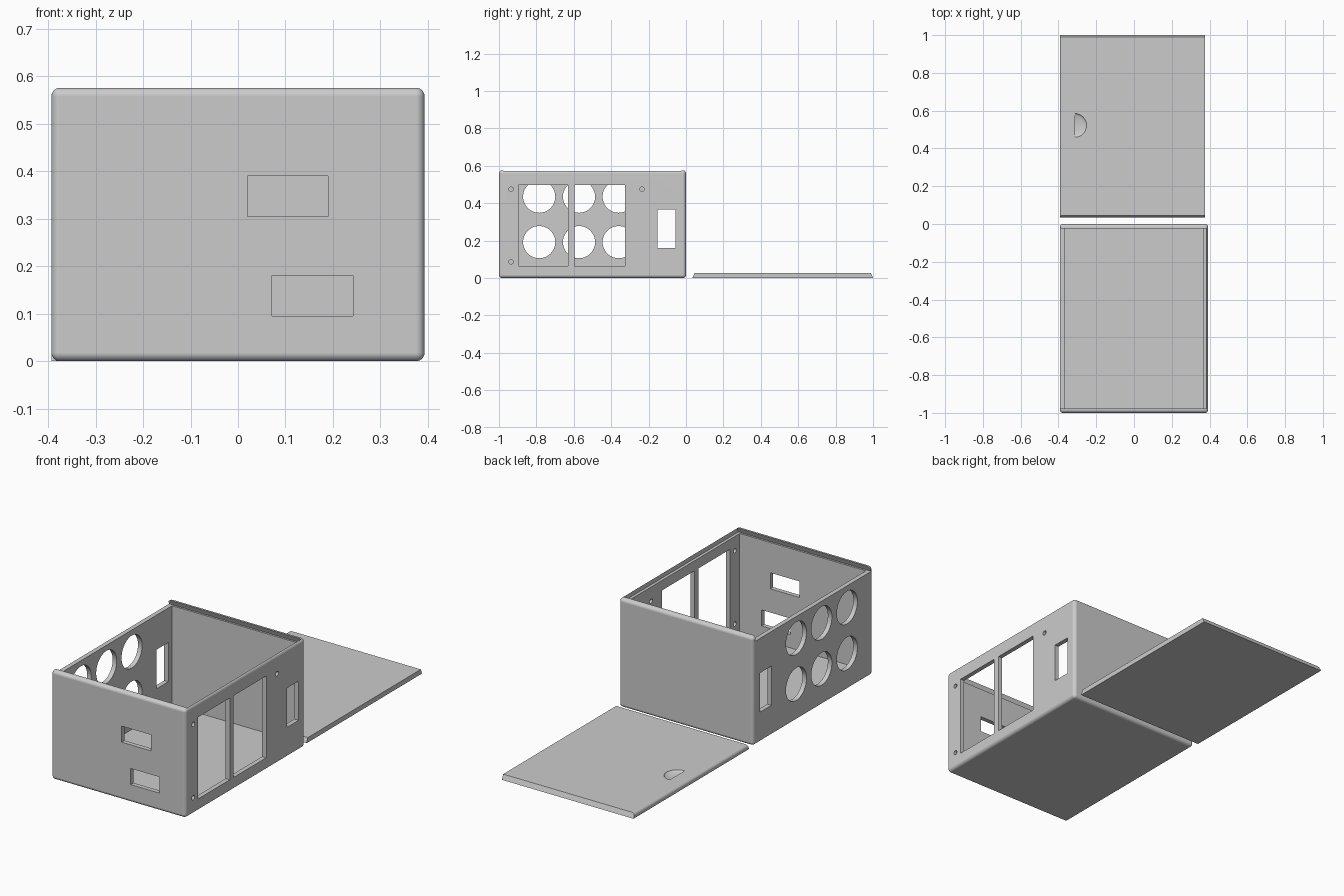
import bpy, bmesh, math
from mathutils import Matrix, Vector

default = bpy.data.objects.get("Cube")
if default:
    bpy.data.objects.remove(default, do_unlink=True)

grey = bpy.data.materials.new("plain grey")
grey.use_nodes = True
COLOUR = (0.6, 0.6, 0.6, 1)
grey.diffuse_color = COLOUR
grey.node_tree.nodes["Principled BSDF"].inputs["Base Color"].default_value = COLOUR


def make(name, bm):
    bmesh.ops.recalc_face_normals(bm, faces=bm.faces)
    mesh = bpy.data.meshes.new(name)
    bm.to_mesh(mesh)
    bm.free()
    obj = bpy.data.objects.new(name, mesh)
    mesh.materials.append(grey)
    bpy.context.scene.collection.objects.link(obj)
    return obj


def block(x, y, z):
    """Box between the given (low, high) ranges."""
    bm = bmesh.new()
    bmesh.ops.create_cube(bm, size=1)
    for v in bm.verts:
        v.co = [r[0] if c < 0 else r[1] for c, r in zip(v.co, (x, y, z))]
    return bm


def wedge(x, yc, low_half, high_half, z):
    """Dovetail bar along x: wide at the bottom, narrower at the top."""
    bm = block(x, (-1, 1), z)
    for v in bm.verts:
        v.co.y = yc + v.co.y * (low_half if v.co.z == min(w.co.z for w in bm.verts) else high_half)
    return bm


def rod(x, y, z, radius, segments=48):
    """Round cutter running along x."""
    bm = bmesh.new()
    bmesh.ops.create_cone(bm, cap_ends=True, segments=segments, radius1=radius,
                          radius2=radius, depth=0.2)
    bm.transform(Matrix.Translation((x, y, z)) @ Matrix.Rotation(math.pi / 2, 4, 'Y'))
    return bm


def carve(obj, shapes):
    """Subtract the shapes, then bake the result and drop the cutters."""
    cutters = [make("cutter", s) for s in shapes]
    for c in cutters:
        c.hide_render = True
        mod = obj.modifiers.new("cut", 'BOOLEAN')
        mod.operation, mod.solver, mod.object = 'DIFFERENCE', 'EXACT', c
    bpy.context.view_layer.update()
    baked = bpy.data.meshes.new_from_object(
        obj.evaluated_get(bpy.context.evaluated_depsgraph_get()))
    obj.modifiers.clear()
    obj.data = baked
    for c in cutters:
        bpy.data.objects.remove(c, do_unlink=True)


def smooth(obj):
    bpy.ops.object.select_all(action='DESELECT')
    obj.select_set(True)
    bpy.context.view_layer.objects.active = obj
    bpy.ops.object.shade_smooth_by_angle(angle=math.radians(30))
    obj.modifiers.new("even normals", 'WEIGHTED_NORMAL').keep_sharp = True


# Rounded case body
W, H = 0.393, 0.576
bm = block((-W, W), (-1, 0), (0, H))
bmesh.ops.bevel(bm, geom=bm.edges[:], offset=0.018, segments=6, profile=0.5, affect='EDGES')
case = make("case", bm)

# Cavity and the lid slot, open on one side
WALL = 0.024
cuts = [block((-W + WALL, W - WALL), (-1 + WALL, -WALL), (WALL, 0.56)),
        wedge((-0.5, 0.384), -0.5, 0.486, 0.474, (0.55, 0.58))]

# Front ports
cuts += [block((x, x + 0.17), (-1.1, -0.9), (z, z + 0.085))
         for x, z in ((0.02, 0.305), (0.072, 0.095))]

# Tall display windows and their screw holes
cuts += [block((0.3, 0.5), y, (0.065, 0.497)) for y in ((-0.895, -0.63), (-0.597, -0.325))]
cuts += [rod(W, y, z, 0.012, 20) for y in (-0.935, -0.235) for z in (0.087, 0.475)]

# Round button holes on the opposite wall
cuts += [rod(-W, y, z, 0.086) for y in (-0.785, -0.572, -0.36) for z in (0.435, 0.192)]

# Switch slots in both side walls
cuts += [block((s - 0.1, s + 0.1), (-0.152, -0.055), (0.16, 0.367)) for s in (-W, W)]
carve(case, cuts)
smooth(case)

# Sliding lid with a rounded outer edge
bm = wedge((-W, 0.377), 0.517, 0.483, 0.472, (0, 0.026))
edge = [e for e in bm.edges if all(v.co.x < -0.3 and v.co.z > 0.01 for v in e.verts)]
bmesh.ops.bevel(bm, geom=edge, offset=0.015, segments=5, profile=0.5, affect='EDGES')
lid = make("sliding_lid", bm)

# Half-bowl thumb notch
bm = bmesh.new()
bmesh.ops.create_uvsphere(bm, u_segments=32, v_segments=16, radius=1)
cut = bmesh.ops.bisect_plane(bm, geom=bm.verts[:] + bm.edges[:] + bm.faces[:],
                             plane_co=Vector((0.013, 0, 0)), plane_no=Vector((1, 0, 0)),
                             clear_inner=True)
bmesh.ops.holes_fill(bm, edges=[e for e in bm.edges if e.is_boundary])
bm.transform(Matrix.Translation((-0.314, 0.522, 0.026)) @ Matrix.Diagonal((0.063, 0.063, 0.014, 1)))
carve(lid, [bm])
smooth(lid)
